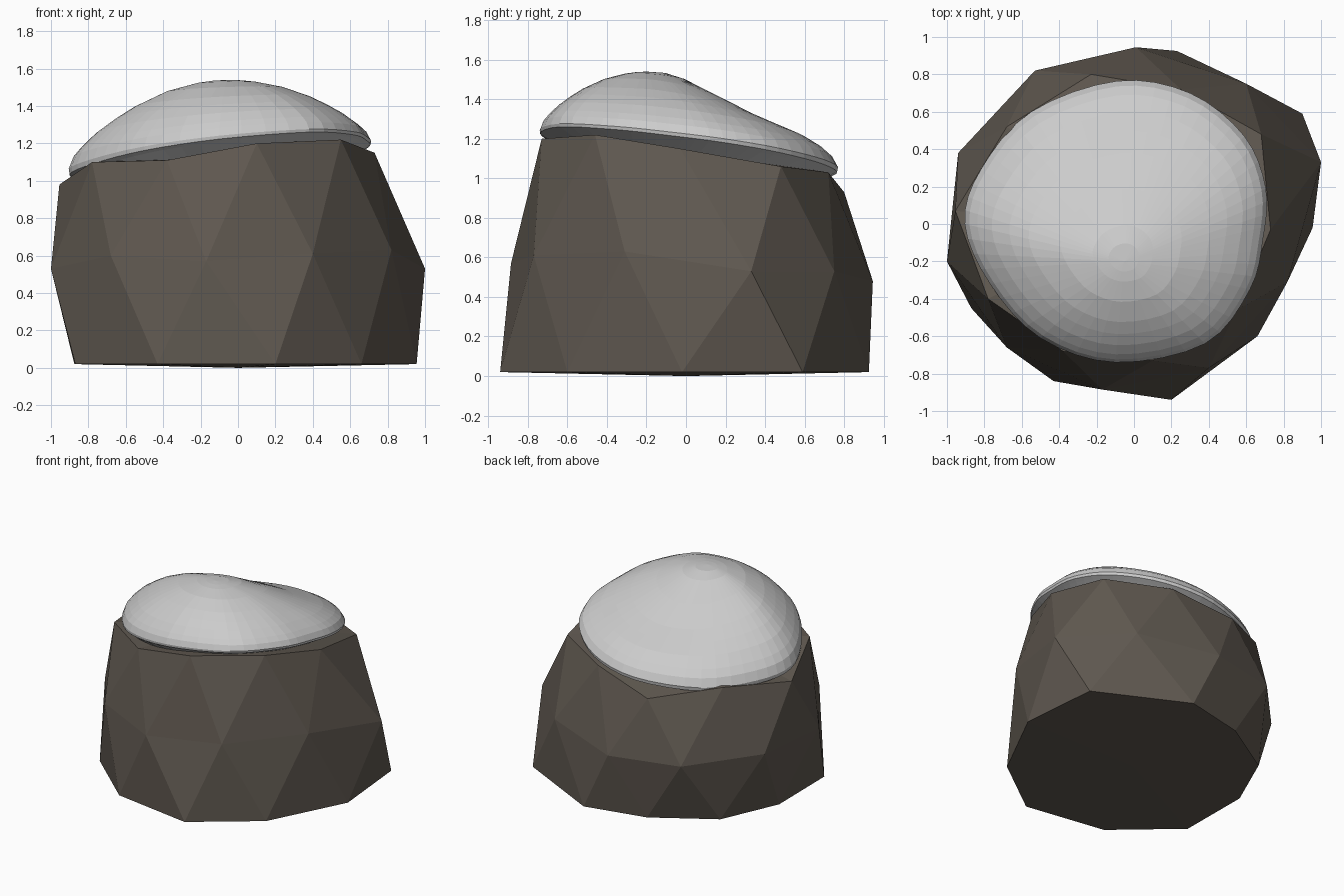
import bpy, bmesh, math
from mathutils import Vector

if "Cube" in bpy.data.objects:
    bpy.data.objects.remove(bpy.data.objects["Cube"])


def finish(name, bm):
    bmesh.ops.recalc_face_normals(bm, faces=bm.faces)
    mesh = bpy.data.meshes.new(name)
    bm.to_mesh(mesh)
    bm.free()
    obj = bpy.data.objects.new(name, mesh)
    bpy.context.collection.objects.link(obj)
    return obj


def fan(bm, ring, co):
    c = bm.verts.new(co)
    for a, b in zip(ring, ring[1:] + ring[:1]):
        bm.faces.new((a, b, c))


# Rock: three staggered rings of ten points, joined by triangles
base = [(-.87, -.45), (-.43, -.84), (.20, -.94), (.66, -.60), (.955, -.02),
        (.90, .59), (.23, .925), (-.24, .82), (-.68, .55), (-.875, .11)]
waist = [(-.68, -.66, .60), (-.17, -.885, .57), (.40, -.77, .61), (.82, -.31, .63), (1, .33, .53),
         (.60, .75, .53), (.01, .945, .48), (-.53, .82, .49), (-.94, .38, .53), (-1, -.20, .53)]
crown = [(-.38, -.68, 1.11), (.10, -.73, 1.20), (.55, -.46, 1.22), (.73, -.03, 1.15), (.68, .48, 1.06),
         (.25, .72, 1.03), (-.23, .80, .93), (-.68, .52, 1.03), (-.955, .07, .98), (-.78, -.40, 1.10)]
bm = bmesh.new()
rings = [[bm.verts.new(p) for p in ring]
         for ring in ([(x, y, .02) for x, y in base], waist, crown)]
for low, high in zip(rings, rings[1:]):
    for i in range(10):
        j = (i + 1) % 10
        bm.faces.new((low[i], low[j], high[i]))
        bm.faces.new((low[j], high[j], high[i]))
fan(bm, rings[0], (0, 0, 0))
fan(bm, rings[2], (0, 0, 1.14))
rock = finish("rock", bm)
mat = bpy.data.materials.new("rock_brown")
mat.diffuse_color = (.115, .098, .08, 1)
mat.use_nodes = True
mat.node_tree.nodes["Principled BSDF"].inputs["Base Color"].default_value = mat.diffuse_color
rock.data.materials.append(mat)

# Snow cap: rounded outline, drawn up to an off-centre peak
outline = [Vector(p) for p in (
    (.705, .19), (.59, .47), (.30, .70), (-.09, .765), (-.55, .60), (-.82, .29), (-.905, 0),
    (-.77, -.32), (-.50, -.61), (-.10, -.74), (.38, -.64), (.62, -.35), (.69, -.08))]
rim = []
n = len(outline)
for i in range(n):
    p0, p1, p2, p3 = (outline[(i + k) % n] for k in (-1, 0, 1, 2))
    for t in (0, .25, .5, .75):
        rim.append(.5 * (2 * p1 + (p2 - p0) * t + (2 * p0 - 5 * p1 + 4 * p2 - p3) * t * t
                         + (3 * p1 - p0 - 3 * p2 + p3) * t ** 3))

peak = Vector((-.05, -.20))
peak_z = 1.54
# reach, height on steep sides, height on the hollow back slope
profile = [(.1, .99, .985), (.2, .965, .92), (.4, .87, .71), (.6, .70, .50), (.72, .56, .40), (.83, .41, .31),
           (.92, .25, .20), (.97, .14, .11), (1, 0, 0), (.995, -.06, -.05), (.96, -.10, -.08),
           (.8, -.30, -.22)]
bm = bmesh.new()
loops = []
for s, side, back in profile:
    loop = []
    for p in rim:
        d = p - peak
        w = max(0, math.sin(math.atan2(d.y, d.x))) ** 1.5
        edge_z = 1.155 + .10 * p.x - .13 * p.y
        z = edge_z + (peak_z - edge_z) * (side * (1 - w) + back * w)
        xy = peak + d * s
        loop.append(bm.verts.new((xy.x, xy.y, z)))
    loops.append(loop)
for a, b in zip(loops, loops[1:]):
    for i in range(len(rim)):
        j = (i + 1) % len(rim)
        bm.faces.new((a[i], b[i], b[j], a[j]))
fan(bm, loops[0], (peak.x, peak.y, peak_z))
fan(bm, loops[-1], (peak.x, peak.y, 1.08))
finish("snow_cap", bm)
